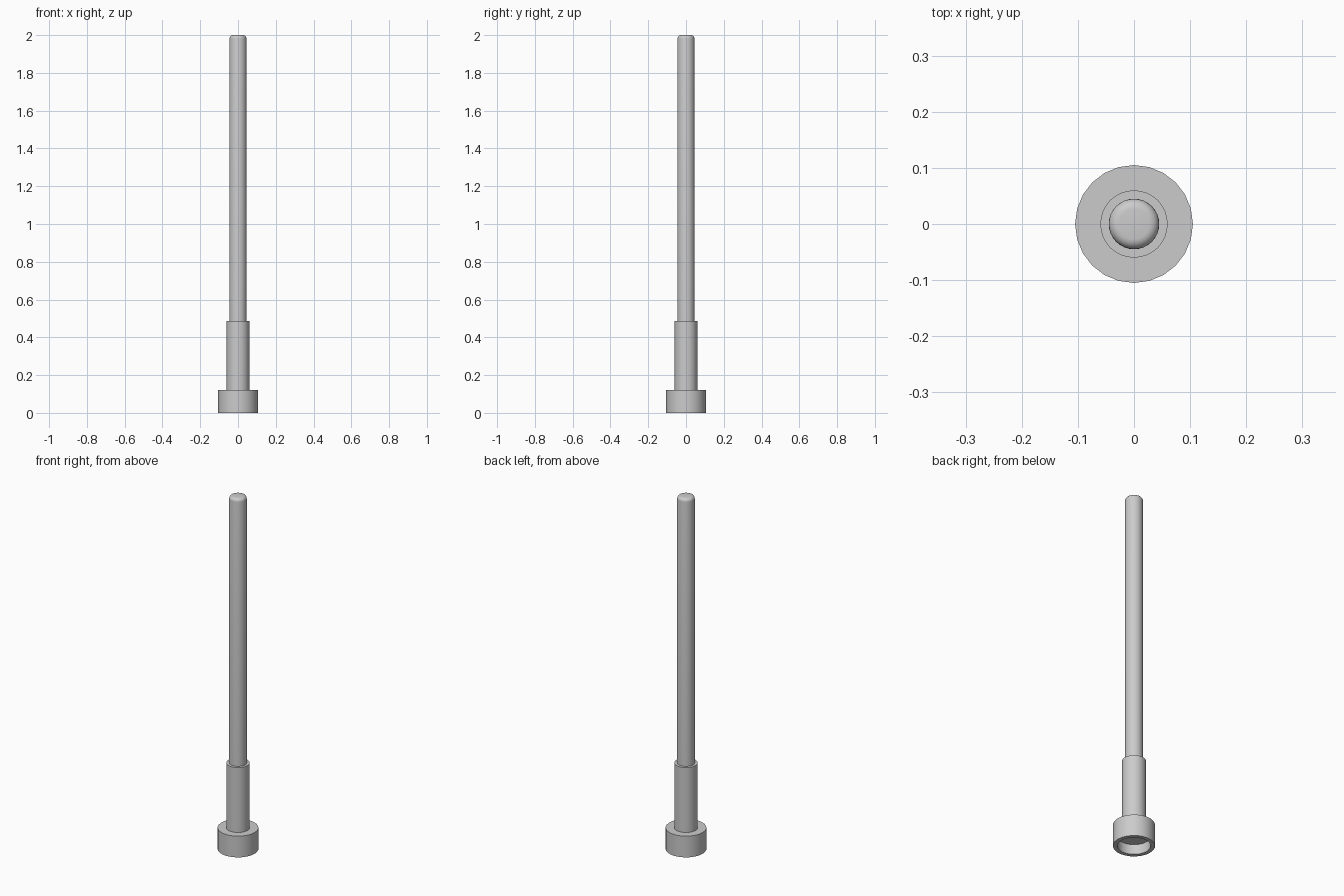
import bpy
import bmesh
from math import cos, sin, pi, radians

cube = bpy.data.objects.get("Cube")
if cube:
    bpy.data.objects.remove(cube, do_unlink=True)

# Single grey finish
grey = bpy.data.materials.new("plain_grey")
grey.use_nodes = True
colour = (0.6, 0.6, 0.6, 1)
grey.diffuse_color = colour
grey.node_tree.nodes["Principled BSDF"].inputs["Base Color"].default_value = colour


def lathe(name, profile, sides):
    """Turn a (radius, height) profile, starting and ending on the axis."""
    bm = bmesh.new()
    points = [bm.verts.new((r, 0, z)) for r, z in profile]
    edges = [bm.edges.new(pair) for pair in zip(points, points[1:])]
    bmesh.ops.spin(bm, geom=points + edges, cent=(0, 0, 0), axis=(0, 0, 1),
                   angle=2 * pi, steps=sides)
    bmesh.ops.remove_doubles(bm, verts=bm.verts, dist=0.0001)
    bmesh.ops.recalc_face_normals(bm, faces=bm.faces)
    mesh = bpy.data.meshes.new(name)
    bm.to_mesh(mesh)
    bm.free()
    mesh.materials.append(grey)
    obj = bpy.data.objects.new(name, mesh)
    bpy.context.collection.objects.link(obj)
    bpy.ops.object.select_all(action="DESELECT")
    obj.select_set(True)
    bpy.context.view_layer.objects.active = obj
    bpy.ops.object.shade_smooth_by_angle(angle=radians(35))
    return obj


# Wide foot with a round recess underneath
lathe("socket_base", [(0, 0.055), (0.083, 0.055), (0.083, 0), (0.105, 0),
                      (0.105, 0.12), (0, 0.12)], 24)

# Thicker collar around the lower rod
lathe("sleeve", [(0, 0.1), (0.06, 0.1), (0.06, 0.487), (0, 0.487)], 32)

# Long rod with a rounded tip
radius, top, bevel = 0.045, 2.0, 0.018
tip = [(radius - bevel + bevel * cos(a), top - bevel + bevel * sin(a))
       for a in (i * pi / 10 for i in range(6))]
lathe("rod", [(0, 0.45), (radius, 0.45)] + tip + [(0, top)], 32)
